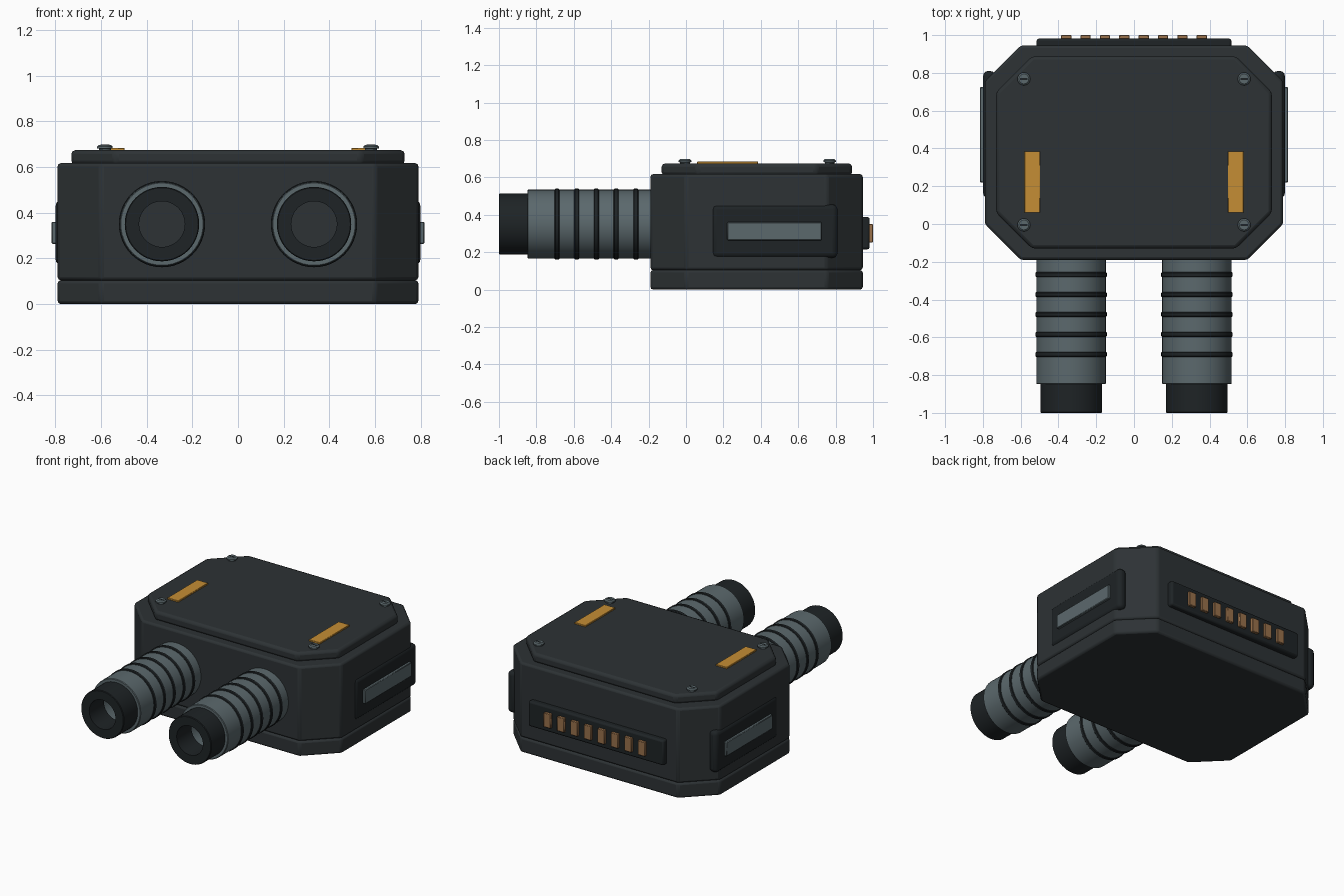
import bpy, bmesh
from math import pi, cos, sin
from mathutils import Matrix

if "Cube" in bpy.data.objects:
    bpy.data.objects.remove(bpy.data.objects["Cube"])


def material(name, rgb):
    m = bpy.data.materials.new(name)
    m.diffuse_color = (*rgb, 1)
    m.use_nodes = True
    m.node_tree.nodes["Principled BSDF"].inputs["Base Color"].default_value = m.diffuse_color
    return m


BODY = material("charcoal", (0.026, 0.032, 0.035))
DARK = material("rubber_black", (0.013, 0.017, 0.019))
STEEL = material("steel_grey", (0.105, 0.14, 0.152))
AMBER = material("amber", (0.56, 0.27, 0.035))
COPPER = material("copper", (0.32, 0.165, 0.07))


def finish(name, bm, mat, bevel=0, segments=2):
    bmesh.ops.recalc_face_normals(bm, faces=bm.faces[:])
    me = bpy.data.meshes.new(name)
    bm.to_mesh(me)
    bm.free()
    me.materials.append(mat)
    ob = bpy.data.objects.new(name, me)
    bpy.context.collection.objects.link(ob)
    if bevel:
        b = ob.modifiers.new("bevel", 'BEVEL')
        b.width, b.segments = bevel, segments
        b.limit_method = 'ANGLE'
    bpy.ops.object.select_all(action='DESELECT')
    ob.select_set(True)
    bpy.context.view_layer.objects.active = ob
    bpy.ops.object.shade_smooth_by_angle(angle=pi / 6)
    return ob


def box(name, x, y, z, mat, bevel=0, segments=2):
    bm = bmesh.new()
    size = [b - a for a, b in (x, y, z)]
    mid = [(a + b) / 2 for a, b in (x, y, z)]
    bmesh.ops.create_cube(bm, size=1, matrix=Matrix.Translation(mid) @ Matrix.Diagonal((*size, 1)))
    return finish(name, bm, mat, bevel, segments)


def octagon_slab(name, hx, y0, y1, z0, z1, c, mat, bevel):
    bm = bmesh.new()
    pts = [(hx - c, y0), (hx, y0 + c), (hx, y1 - c), (hx - c, y1)]
    pts += [(-x, y) for x, y in reversed(pts)]
    face = bm.faces.new([bm.verts.new((x, y, z0)) for x, y in pts])
    ext = bmesh.ops.extrude_face_region(bm, geom=[face], use_keep_orig=True)
    top = [v for v in ext["geom"] if isinstance(v, bmesh.types.BMVert)]
    bmesh.ops.translate(bm, verts=top, vec=(0, 0, z1 - z0))
    return finish(name, bm, mat, bevel)


def lathe(name, profile, matrix, mat, n=48, closed=True):
    """Spin (radius, height) points about local z."""
    bm = bmesh.new()
    rings = [[bm.verts.new((r * cos(2 * pi * i / n), r * sin(2 * pi * i / n), h)) for i in range(n)]
             for r, h in profile]
    pairs = list(zip(rings, rings[1:]))
    if closed:
        pairs.append((rings[-1], rings[0]))
    else:
        bm.faces.new(rings[0])
        bm.faces.new(rings[-1])
    for a, b in pairs:
        for i in range(n):
            j = (i + 1) % n
            bm.faces.new((a[i], a[j], b[j], b[i]))
    bm.transform(matrix)
    return finish(name, bm, mat)


def tube(name, x, y0, y1, outer, inner, mat, edge=0.004):
    prof = [(inner, y0), (outer - edge, y0), (outer, y0 + edge),
            (outer, y1 - edge), (outer - edge, y1), (inner, y1)]
    # local +z runs along world +y
    return lathe(name, prof, Matrix.Translation((x, 0, 0.35)) @ Matrix.Rotation(-pi / 2, 4, 'X'), mat)


# housing
octagon_slab("base", 0.79, -0.19, 0.945, 0, 0.104, 0.19, BODY, 0.014)
octagon_slab("main_housing", 0.79, -0.19, 0.945, 0.104, 0.617, 0.19, BODY, 0.014)
octagon_slab("lid", 0.73, -0.13, 0.888, 0.61, 0.674, 0.19, BODY, 0.018)

# rear contact plate with eight contacts
box("rear_plate", (-0.515, 0.515), (0.92, 0.982), (0.215, 0.388), DARK, 0.012)
for i in range(8):
    x = (i - 3.5) * 0.1025
    box(f"contact_{i + 1}", (x - 0.027, x + 0.027), (0.97, 1.0), (0.252, 0.35), COPPER, 0.003, 1)

for s, side in ((-1, "left"), (1, "right")):
    # side frames, bars and lid strips
    box(f"{side}_side_frame", sorted((s * 0.735, s * 0.799)), (0.138, 0.81), (0.17, 0.455), DARK, 0.026, 3)
    box(f"{side}_side_bar", sorted((s * 0.78, s * 0.816)), (0.22, 0.725), (0.263, 0.36), STEEL, 0.004, 1)
    box(f"{side}_lid_strip", sorted((s * 0.497, s * 0.58)), (0.06, 0.385), (0.665, 0.684), AMBER, 0.002, 1)

    # hollow ribbed tubes
    x = s * 0.333
    tube(f"{side}_sleeve", x, -0.848, -0.18, 0.184, 0.13, STEEL)
    tube(f"{side}_nozzle", x, -1.0, -0.84, 0.163, 0.1, DARK)
    for k in range(5):
        y = -0.268 - k * 0.1055
        tube(f"{side}_rib_{k + 1}", x, y - 0.013, y + 0.013, 0.189, 0.17, DARK)

    # slotted lid screws
    for y, end in ((-0.005, "front"), (0.768, "rear")):
        at = Matrix.Translation((s * 0.583, y, 0))
        lathe(f"{side}_{end}_screw", [(0.026, 0.665), (0.026, 0.68), (0.034, 0.682), (0.034, 0.69),
                                      (0.026, 0.697)], at, STEEL, 24, False)
        box(f"{side}_{end}_screw_slot", (s * 0.583 - 0.02, s * 0.583 + 0.02),
            (y - 0.005, y + 0.005), (0.69, 0.698), DARK)
